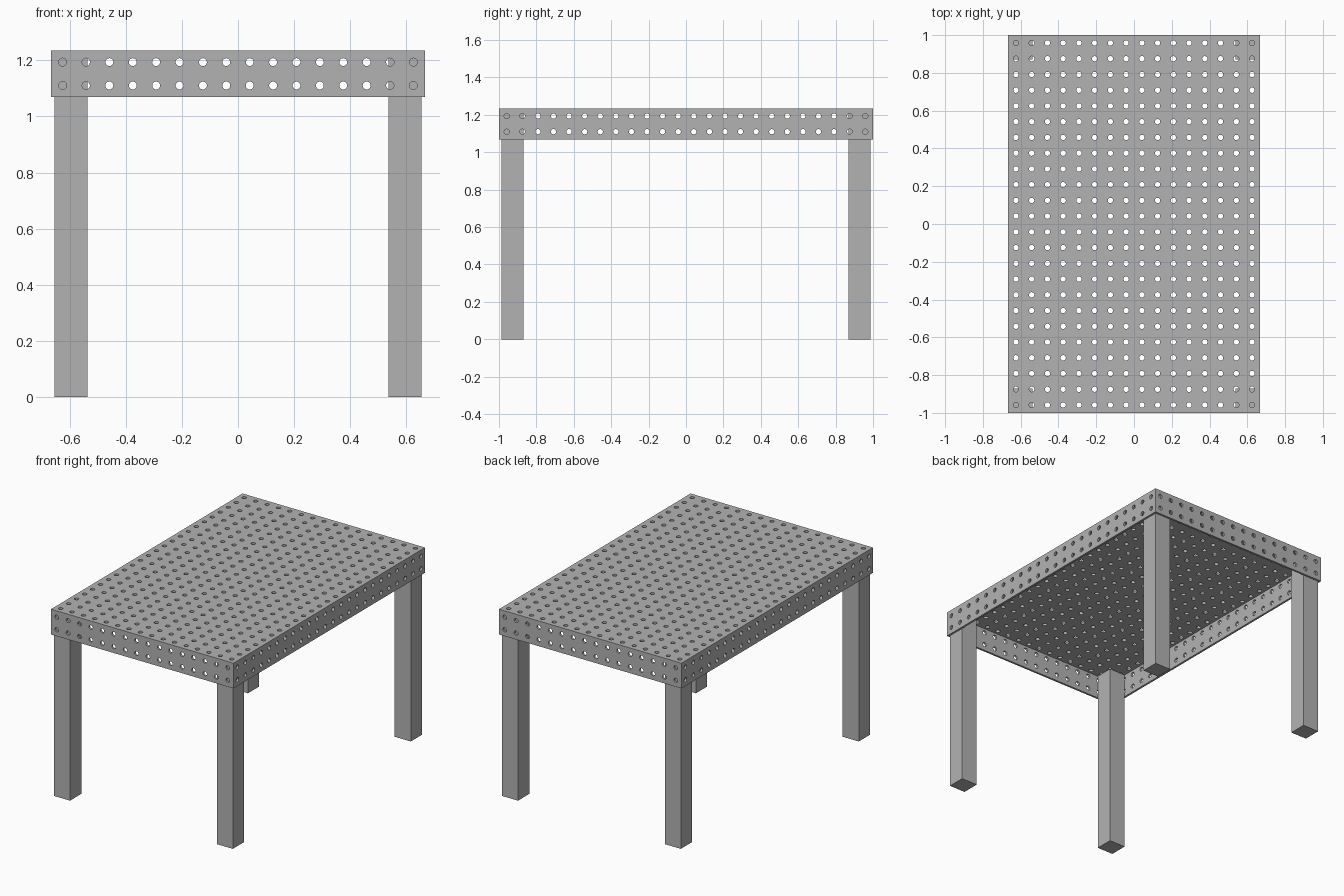
import bpy, bmesh, math
from mathutils import Vector

cube = bpy.data.objects.get("Cube")
if cube:
    bpy.data.objects.remove(cube, do_unlink=True)

PITCH = 1 / 12            # hole spacing, one square cell per hole
NX, NY, NZ = 16, 24, 2    # cells across, along and down the skirt
HX, HY, TOP = NX * PITCH / 2, NY * PITCH / 2, 1.235
WALL = 0.0133
HOLE_R, SIDES = 0.014, 24
LEG = 0.117

steel = bpy.data.materials.new("steel grey")
steel.use_nodes = True
colour = (0.45, 0.45, 0.45, 1)
steel.diffuse_color = colour
steel.node_tree.nodes["Principled BSDF"].inputs["Base Color"].default_value = colour


def add_object(name, bm):
    mesh = bpy.data.meshes.new(name)
    bm.to_mesh(mesh)
    bm.free()
    mesh.materials.append(steel)
    obj = bpy.data.objects.new(name, mesh)
    bpy.context.collection.objects.link(obj)
    return obj


def inner(p, n):
    """Matching point on the inside of the shell, mitred at its edges."""
    q = p - n * WALL
    q.x = max(WALL - HX, min(HX - WALL, q.x))
    q.y = max(WALL - HY, min(HY - WALL, q.y))
    q.z = min(TOP - WALL, q.z)
    return q


def perforated_panel(bm, origin, u, v, nu, nv, rim):
    """Grid of square cells, each with a round hole through the wall."""
    origin, u, v = Vector(origin), Vector(u), Vector(v)
    n = u.cross(v)
    quarter = SIDES // 4
    for i in range(nu):
        for j in range(nv):
            mid = origin + (u * (i + 0.5) + v * (j + 0.5)) * PITCH
            square = [mid + (u * a + v * b) * PITCH / 2
                      for a, b in ((1, 1), (-1, 1), (-1, -1), (1, -1))]
            angles = [math.pi / 4 + math.tau * k / SIDES for k in range(SIDES)]
            ring = [mid + (u * math.cos(a) + v * math.sin(a)) * HOLE_R for a in angles]
            out_sq = [bm.verts.new(p) for p in square]
            in_sq = [bm.verts.new(inner(p, n)) for p in square]
            out_r = [bm.verts.new(p) for p in ring]
            in_r = [bm.verts.new(inner(p, n)) for p in ring]
            # Plate faces around the hole, outside and inside
            for k in range(4):
                arc = [(k * quarter + s) % SIDES for s in range(quarter, -1, -1)]
                m = (k + 1) % 4
                bm.faces.new([out_sq[k], out_sq[m]] + [out_r[s] for s in arc])
                bm.faces.new(([in_sq[k], in_sq[m]] + [in_r[s] for s in arc])[::-1])
            # Hole wall
            for s in range(SIDES):
                t = (s + 1) % SIDES
                bm.faces.new((out_r[s], out_r[t], in_r[t], in_r[s]))
            # Lower edge of the skirt
            if rim and j == 0:
                bm.faces.new((out_sq[3], out_sq[2], in_sq[2], in_sq[3]))


# Table top and skirt as one perforated shell
bm = bmesh.new()
low = TOP - NZ * PITCH
perforated_panel(bm, (-HX, -HY, TOP), (1, 0, 0), (0, 1, 0), NX, NY, False)
perforated_panel(bm, (-HX, -HY, low), (1, 0, 0), (0, 0, 1), NX, NZ, True)
perforated_panel(bm, (HX, HY, low), (-1, 0, 0), (0, 0, 1), NX, NZ, True)
perforated_panel(bm, (HX, -HY, low), (0, 1, 0), (0, 0, 1), NY, NZ, True)
perforated_panel(bm, (-HX, HY, low), (0, -1, 0), (0, 0, 1), NY, NZ, True)
bmesh.ops.remove_doubles(bm, verts=bm.verts, dist=0.0001)
bmesh.ops.recalc_face_normals(bm, faces=bm.faces)
table_top = add_object("perforated_table_top", bm)
bpy.ops.object.select_all(action='DESELECT')
table_top.select_set(True)
bpy.context.view_layer.objects.active = table_top
bpy.ops.object.shade_smooth_by_angle(angle=math.radians(30))

# Square legs tucked into the corners, up to the underside of the top
leg_height = TOP - WALL
for y_name, sy in (("front", -1), ("back", 1)):
    for x_name, sx in (("left", 1), ("right", -1)):
        bm = bmesh.new()
        bmesh.ops.create_cube(bm, size=1)
        bmesh.ops.scale(bm, vec=(LEG, LEG, leg_height), verts=bm.verts)
        inset = WALL + LEG / 2
        bmesh.ops.translate(bm, vec=(sx * (HX - inset), sy * (HY - inset), leg_height / 2),
                            verts=bm.verts)
        add_object(f"{y_name}_{x_name}_leg", bm)
